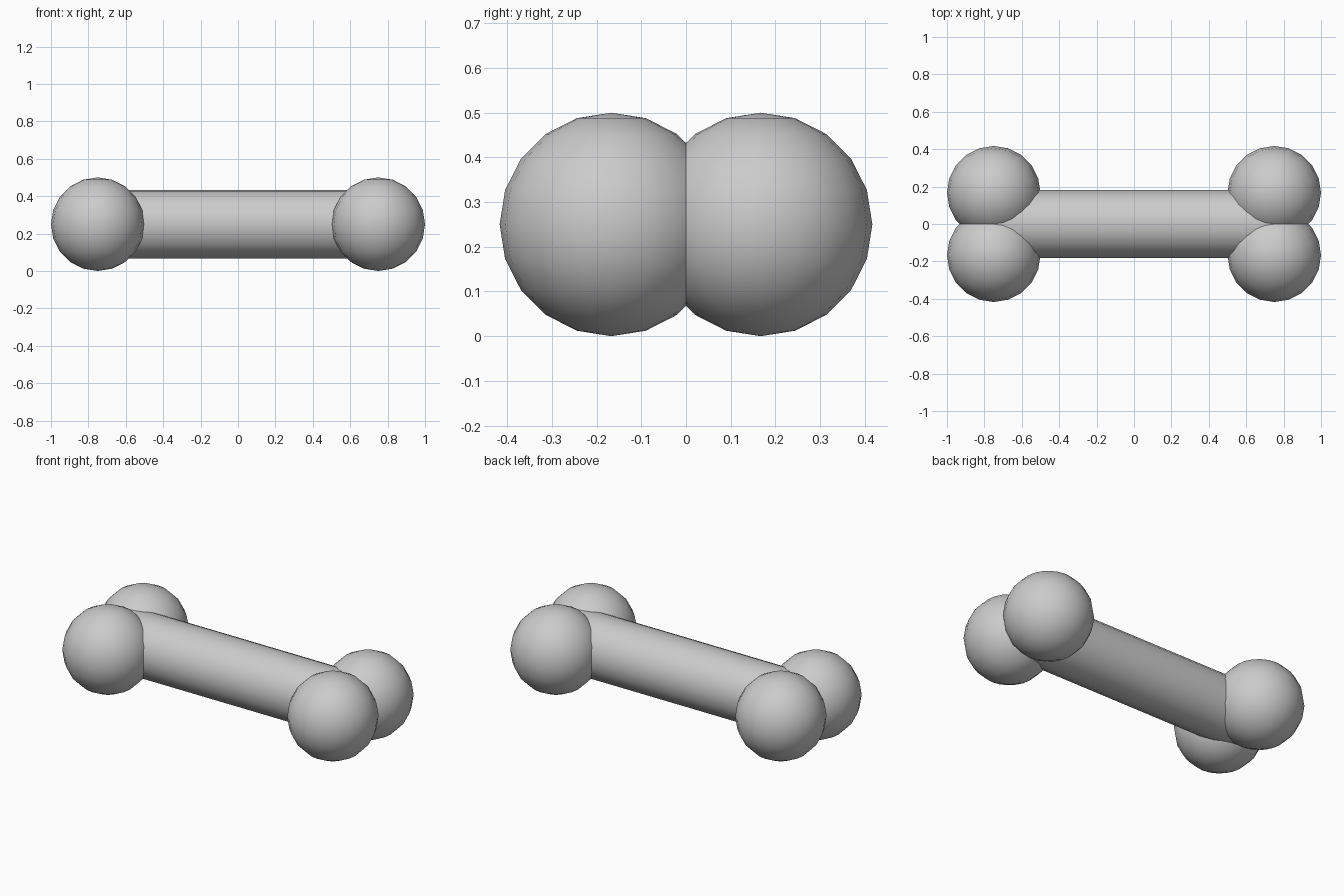
import bpy
from math import pi

if "Cube" in bpy.data.objects:
    bpy.data.objects.remove(bpy.data.objects["Cube"])

R = 0.25      # knob radius
KX = 0.75     # knob offset along the shaft
KY = 0.167    # knob offset across the shaft


def smooth(obj, name):
    obj.name = name
    bpy.ops.object.shade_smooth_by_angle(angle=pi / 5)


# Central shaft, ending inside the knobs
bpy.ops.mesh.primitive_cylinder_add(vertices=20, radius=0.183, depth=2 * KX - 0.01,
                                    location=(0, 0, R), rotation=(0, pi / 2, 0))
smooth(bpy.context.object, "shaft")

# A pair of rounded knobs at each end
for x_name, sx in (("left", -1), ("right", 1)):
    for y_name, sy in (("front", -1), ("back", 1)):
        bpy.ops.mesh.primitive_uv_sphere_add(segments=20, ring_count=10, radius=R,
                                             location=(sx * KX, sy * KY, R))
        smooth(bpy.context.object, f"knob_{x_name}_{y_name}")
